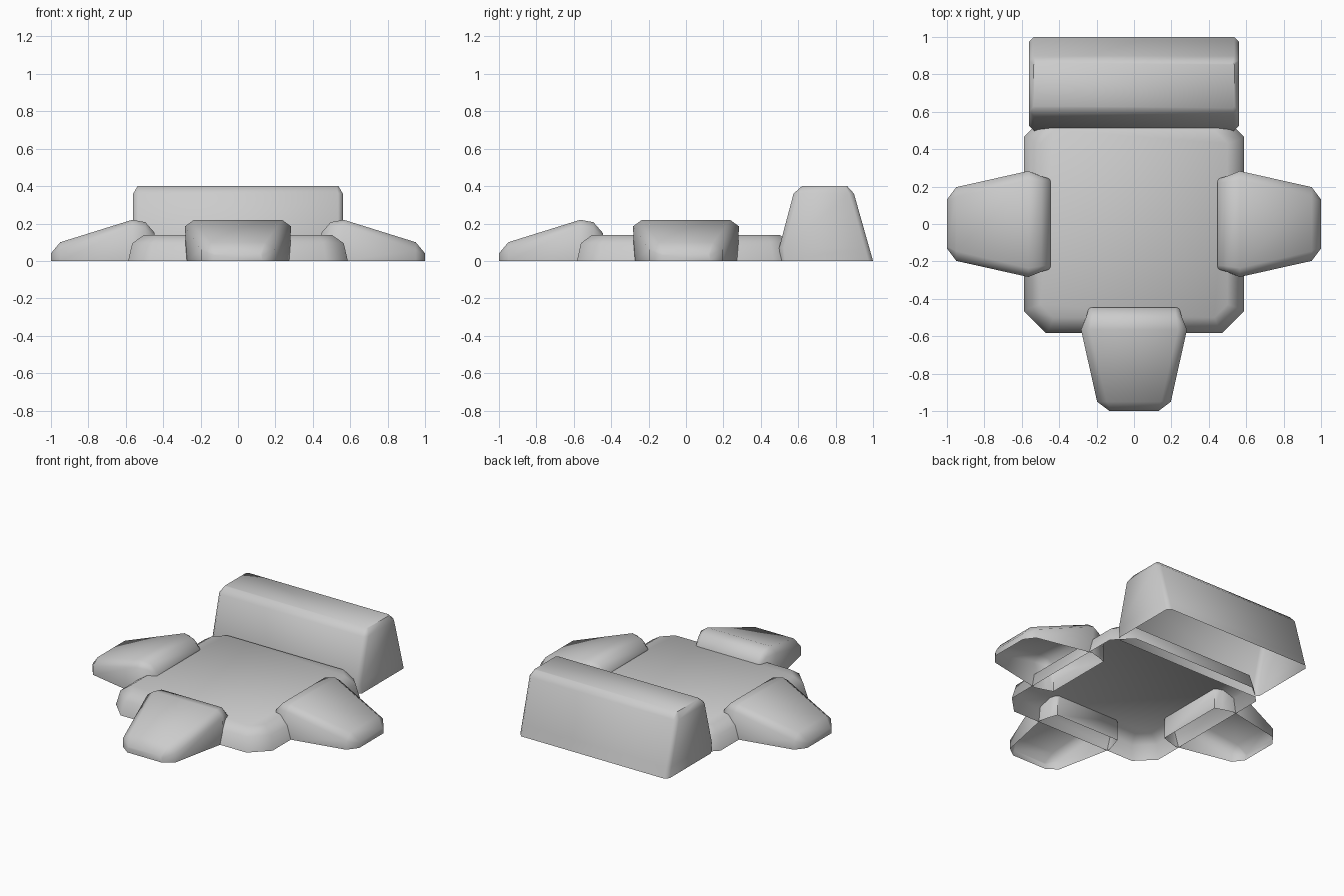
import bpy, bmesh, math
from mathutils import Matrix

if "Cube" in bpy.data.objects:
    bpy.data.objects.remove(bpy.data.objects["Cube"])


def loft(name, rings, closed, caps, angle=0.0):
    """Skin a list of equal-length point rings and cap the chosen ends."""
    bm = bmesh.new()
    vs = [[bm.verts.new(p) for p in ring] for ring in rings]
    n = len(rings[0])
    for a, b in zip(vs, vs[1:]):
        for i in range(n if closed else n - 1):
            j = (i + 1) % n
            bm.faces.new((a[i], a[j], b[j], b[i]))
    for k in caps:
        bm.faces.new(vs[k])
    bmesh.ops.recalc_face_normals(bm, faces=bm.faces)
    # open shells: make sure the highest surface points outward (up)
    top = max(bm.faces, key=lambda f: f.normal.z ** 2 * f.calc_center_median().z)
    if top.normal.z < 0:
        bmesh.ops.reverse_faces(bm, faces=bm.faces)
    bm.transform(Matrix.Rotation(angle, 4, 'Z'))
    mesh = bpy.data.meshes.new(name)
    bm.to_mesh(mesh)
    bm.free()
    obj = bpy.data.objects.new(name, mesh)
    bpy.context.collection.objects.link(obj)
    bpy.ops.object.select_all(action='DESELECT')
    obj.select_set(True)
    bpy.context.view_layer.objects.active = obj
    bpy.ops.object.shade_smooth_by_angle(angle=math.radians(50))
    return obj


def octagon(hx, y0, y1, c, z):
    """Rectangle outline with cut corners."""
    return [(hx, y0 + c, z), (hx, y1 - c, z), (hx - c, y1, z), (-hx + c, y1, z),
            (-hx, y1 - c, z), (-hx, y0 + c, z), (-hx + c, y0, z), (hx - c, y0, z)]


# Low slab in the middle, open underneath
loft("base_slab", [octagon(0.587, -0.583, 0.583, 0.115, 0),
                   octagon(0.565, -0.562, 0.562, 0.11, 0.095),
                   octagon(0.50, -0.50, 0.50, 0.07, 0.14)], True, [-1])

# Tall tapered block along the back, open underneath
loft("back_block", [octagon(0.56, 0.505, 1.0, 0.025, 0),
                    octagon(0.56, 0.498, 0.98, 0.025, 0.07),
                    octagon(0.56, 0.575, 0.898, 0.025, 0.36),
                    octagon(0.537, 0.62, 0.862, 0.01, 0.40)], True, [-1])

# Three sloping wedges: distance out, foot width, shoulder width/height, top width/height
sections = [(0.445, 0.24, 0.24, 0.13, 0.22, 0.15),
            (0.495, 0.257, 0.255, 0.175, 0.225, 0.207),
            (0.565, 0.277, 0.283, 0.185, 0.235, 0.22),
            (0.95, 0.197, 0.197, 0.06, 0.145, 0.10),
            (1.0, 0.13, 0.13, 0.03, 0.12, 0.04)]
wedge = [[(d, -wf, 0), (d, -ws, zs), (d, -wt, zt), (d, wt, zt), (d, ws, zs), (d, wf, 0)]
         for d, wf, ws, zs, wt, zt in sections]
for name, deg in (("right_wedge", 0), ("left_wedge", 180), ("front_wedge", -90)):
    loft(name, wedge, False, [0, -1], math.radians(deg))
